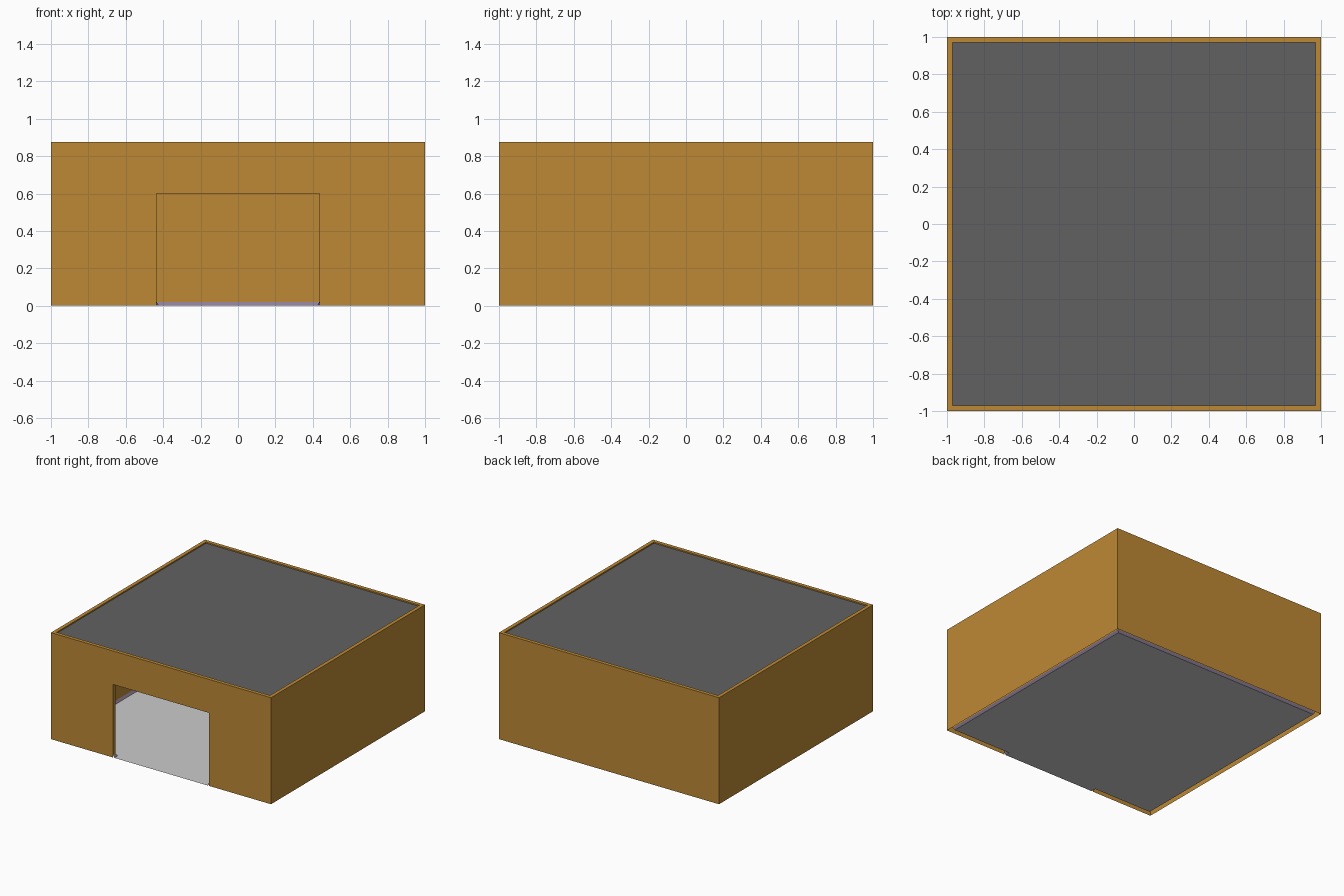
import bpy

if "Cube" in bpy.data.objects:
    bpy.data.objects.remove(bpy.data.objects["Cube"])

W, T = 1.0, 0.03            # half width, wall thickness
DOOR, DOOR_H = 0.435, 0.60  # door half width and height
H, ROOF_Z = 0.875, 0.865
BASE_H, BASE_D = 0.02, 0.012


def material(name, colour):
    m = bpy.data.materials.new(name)
    m.diffuse_color = colour
    m.use_nodes = True
    m.node_tree.nodes["Principled BSDF"].inputs["Base Color"].default_value = m.diffuse_color
    return m


def add_object(name, verts, faces, mat=None):
    mesh = bpy.data.meshes.new(name)
    mesh.from_pydata(verts, [], faces)
    mesh.update()
    ob = bpy.data.objects.new(name, mesh)
    bpy.context.collection.objects.link(ob)
    if mat:
        mesh.materials.append(mat)
    return ob


def mirrored(half):
    """Right-hand half of a plan outline, completed on the left."""
    return half + [(-x, y) for x, y in reversed(half)]


def at(path, z):
    return [(x, y, z) for x, y in path]


def bridge(name, low, high, mat, closed=False):
    """Ribbon of quads between two matching rows of points."""
    n = len(low)
    count = n if closed else n - 1
    faces = [(i, (i + 1) % n, n + (i + 1) % n, n + i) for i in range(count)]
    return add_object(name, low + high, faces, mat)


def inner_path(inset):
    """Room outline from door jamb to door jamb."""
    d, w = DOOR - inset, W - T - inset
    return mirrored([(d, -W), (d, -w), (w, -w), (w, w)])


ochre = material("ochre", (0.51, 0.25, 0.035, 1))
mauve = material("mauve", (0.27, 0.21, 0.31, 1))
dark = material("roof_grey", (0.12, 0.12, 0.12, 1))

# Walls below the door head: outside skin, then inside skin with jambs
outer = mirrored([(DOOR, -W), (W, -W), (W, W)])
inner = inner_path(0)
parts = [
    bridge("walls", at(outer, 0), at(outer, DOOR_H), ochre),
    bridge("inside", at(inner[::-1], BASE_H), at(inner[::-1], DOOR_H), ochre),
]

# Walls above the door head, with the flat rim on top
ring_out = mirrored([(W, -W), (W, W)])
ring_in = mirrored([(W - T, -W + T), (W - T, W - T)])
parts += [
    bridge("upper_out", at(ring_out, DOOR_H), at(ring_out, H), ochre, True),
    bridge("upper_in", at(ring_in[::-1], DOOR_H), at(ring_in[::-1], H), ochre, True),
    bridge("rim", at(ring_out, H), at(ring_in, H), ochre, True),
]

# Underside of the door head
parts.append(add_object("door_head",
             [(-DOOR, -W, DOOR_H), (-DOOR, -W + T, DOOR_H),
              (DOOR, -W + T, DOOR_H), (DOOR, -W, DOOR_H)], [(0, 1, 2, 3)], ochre))

# Join the wall surfaces into one object
with bpy.context.temp_override(active_object=parts[0], object=parts[0],
                               selected_editable_objects=parts,
                               selected_objects=parts):
    bpy.ops.object.join()

# Sloping skirting along the foot of the walls and jambs
base = inner_path(BASE_D)
bridge("skirting", at(base[::-1], 0), at(inner[::-1], BASE_H), mauve)

# Floor reaching out to the threshold
add_object("floor", at(base, 0), [tuple(range(len(base)))])

# Roof panel just below the rim
add_object("roof", at(ring_in, ROOF_Z), [(0, 1, 2, 3)], dark)
